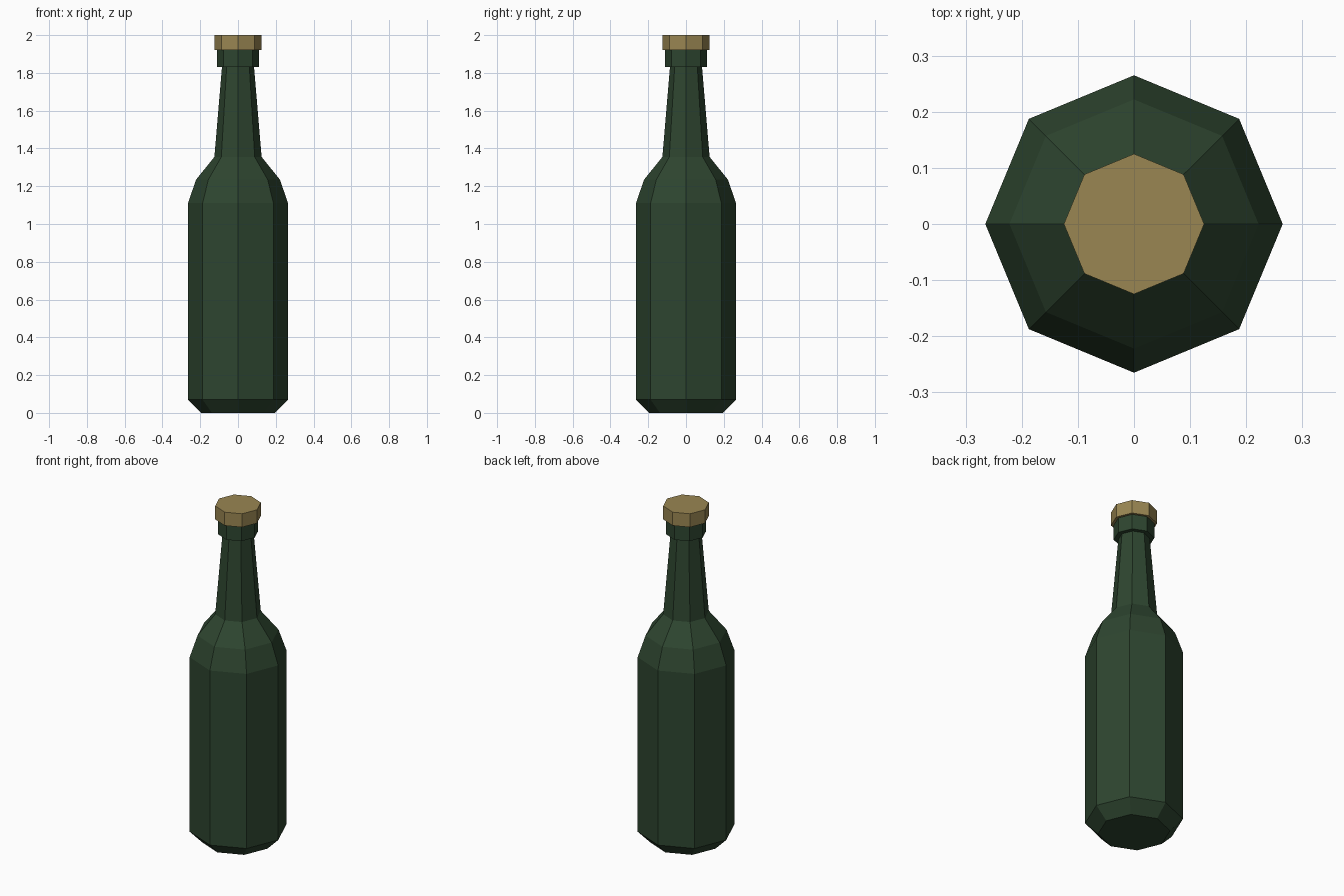
import bpy, bmesh
from math import cos, sin, tau

SIDES = 8

cube = bpy.data.objects.get("Cube")
if cube:
    bpy.data.objects.remove(cube, do_unlink=True)


def make_material(name, rgb):
    mat = bpy.data.materials.new(name)
    mat.use_nodes = True
    mat.diffuse_color = (*rgb, 1)
    mat.node_tree.nodes["Principled BSDF"].inputs["Base Color"].default_value = (*rgb, 1)
    return mat


def lathe(name, profile, mat):
    """Closed, flat-shaded octagonal solid from (radius, height) pairs, bottom to top."""
    bm = bmesh.new()
    rings = [[bm.verts.new((r * cos(tau * i / SIDES), r * sin(tau * i / SIDES), z))
              for i in range(SIDES)] for r, z in profile]
    for low, high in zip(rings, rings[1:]):
        for i in range(SIDES):
            j = (i + 1) % SIDES
            bm.faces.new((low[i], low[j], high[j], high[i]))
    bm.faces.new(rings[0][::-1])
    bm.faces.new(rings[-1])
    mesh = bpy.data.meshes.new(name)
    bm.to_mesh(mesh)
    bm.free()
    mesh.materials.append(mat)
    obj = bpy.data.objects.new(name, mesh)
    bpy.context.collection.objects.link(obj)
    return obj


glass = make_material("dark green glass", (0.027, 0.06, 0.029))
brass = make_material("dull gold", (0.32, 0.24, 0.085))

# Glass: bevelled foot, straight body, rounded shoulder, tapered neck, lip collar
lathe("bottle_glass", [
    (0.195, 0), (0.265, 0.07),
    (0.265, 1.11), (0.222, 1.235), (0.125, 1.355),
    (0.085, 1.83), (0.11, 1.83), (0.11, 1.92),
], glass)

# Cap: slightly wider than the collar
lathe("bottle_cap", [(0.125, 1.92), (0.125, 2)], brass)
